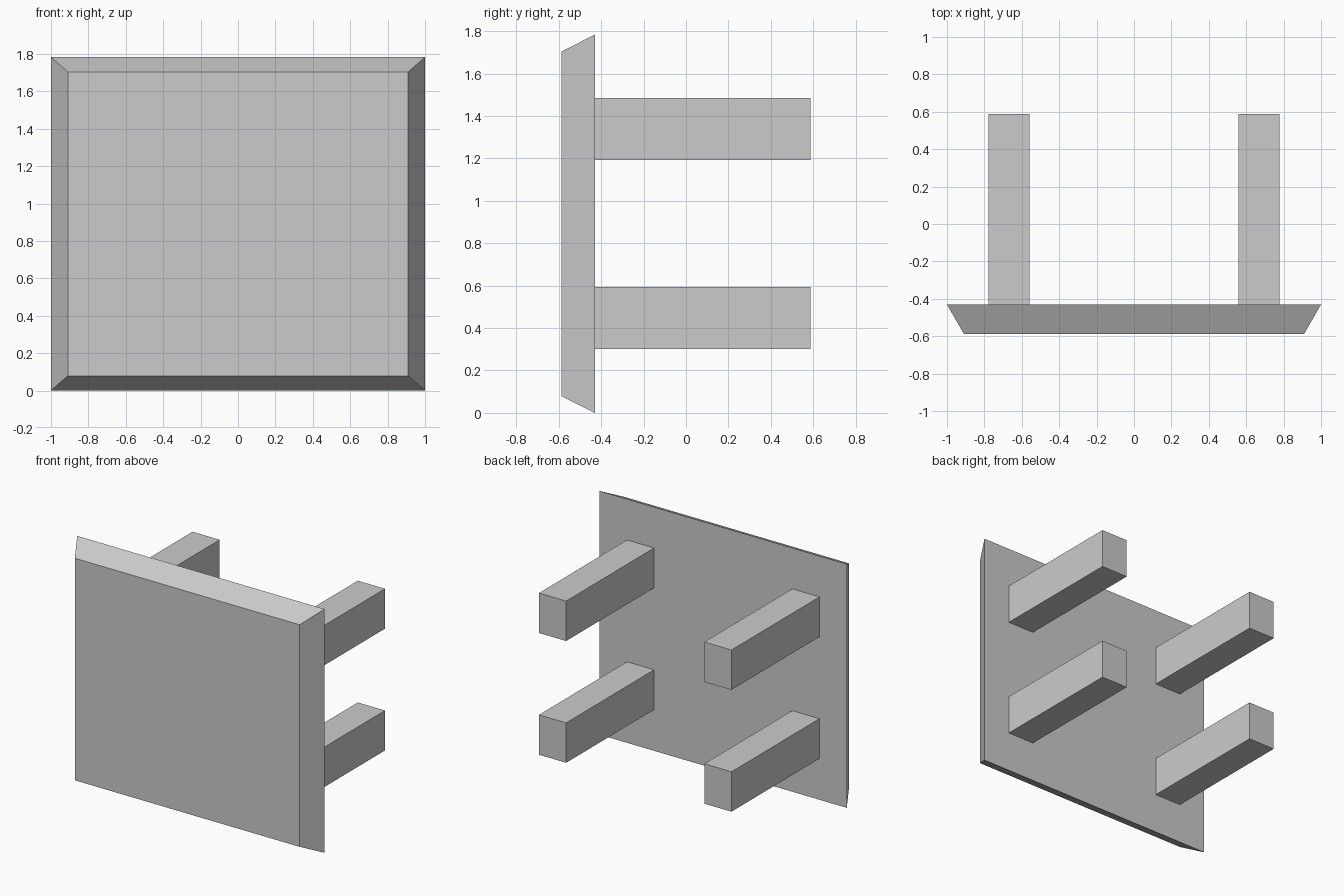
import bpy, bmesh

if "Cube" in bpy.data.objects:
    bpy.data.objects.remove(bpy.data.objects["Cube"])

Y_FRONT, Y_PLATE, Y_END = -0.587, -0.43, 0.587
HEIGHT = 1.783


def loft(name, front, back):
    """Solid between two rectangles, each (x0, x1, z0, z1, y)."""
    bm = bmesh.new()
    rings = []
    for x0, x1, z0, z1, y in (front, back):
        corners = ((x0, z0), (x1, z0), (x1, z1), (x0, z1))
        rings.append([bm.verts.new((x, y, z)) for x, z in corners])
    a, b = rings
    bm.faces.new(a)
    bm.faces.new(b[::-1])
    for i in range(4):
        j = (i + 1) % 4
        bm.faces.new((a[i], b[i], b[j], a[j]))
    bmesh.ops.recalc_face_normals(bm, faces=bm.faces)
    mesh = bpy.data.meshes.new(name)
    bm.to_mesh(mesh)
    bm.free()
    obj = bpy.data.objects.new(name, mesh)
    bpy.context.collection.objects.link(obj)
    return obj


# Upright plate with bevelled sides, narrower at the front
loft("plate",
     (-0.91, 0.91, 0.079, HEIGHT - 0.079, Y_FRONT),
     (-1.0, 1.0, 0.0, HEIGHT, Y_PLATE))

# Four square-cut pegs projecting from the back of the plate
for side, sx in (("left", -1), ("right", 1)):
    for level, zc in (("lower", 0.447), ("upper", 1.338)):
        cx = sx * 0.669
        rect = (cx - 0.11, cx + 0.11, zc - 0.146, zc + 0.146)
        loft(f"{level}_{side}_peg", rect + (Y_PLATE,), rect + (Y_END,))
